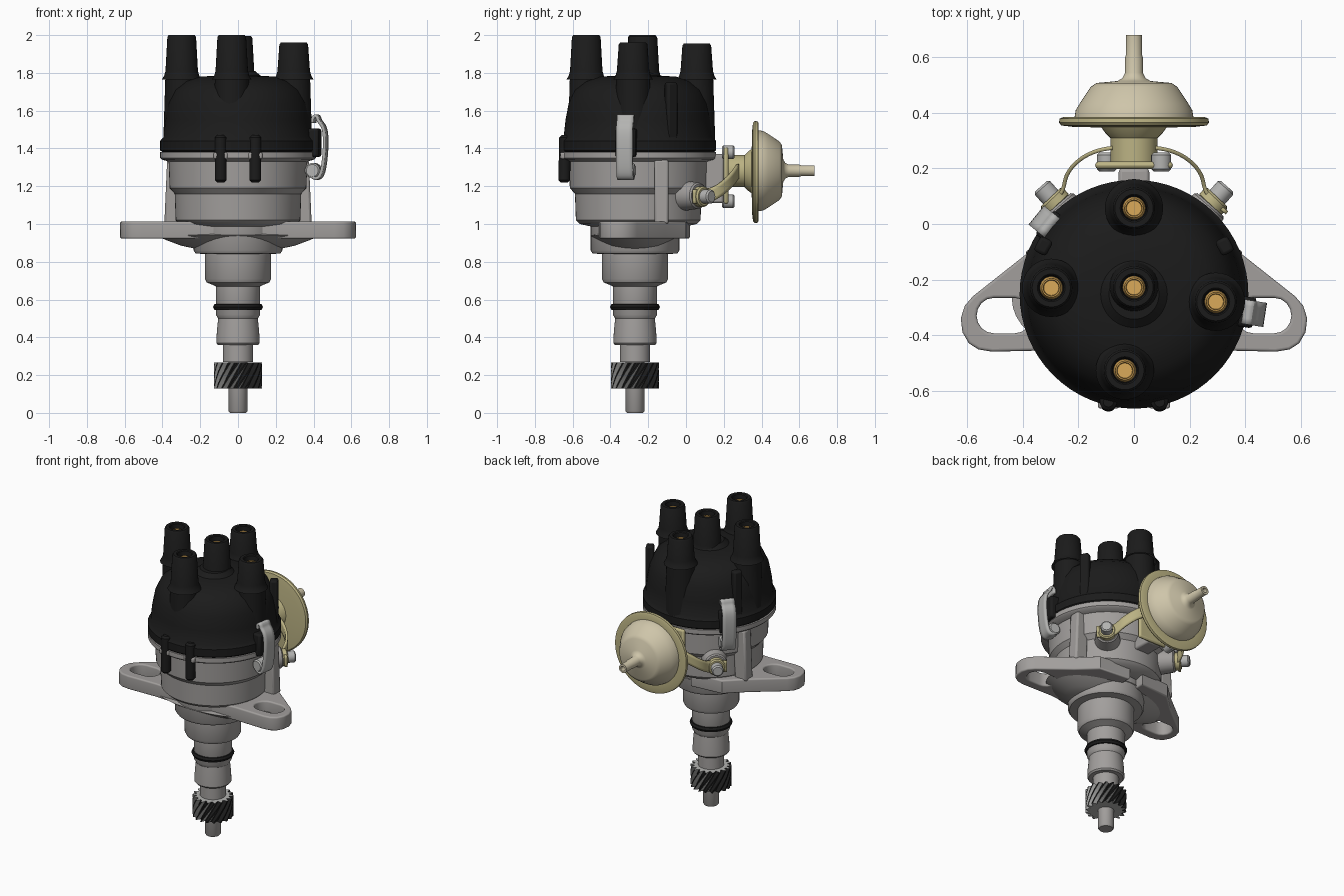
import bpy, bmesh, math
from mathutils import Vector, Matrix

if "Cube" in bpy.data.objects:
    bpy.data.objects.remove(bpy.data.objects["Cube"])


def material(name, r, g, b):
    m = bpy.data.materials.new(name)
    m.diffuse_color = (r, g, b, 1)
    m.use_nodes = True
    m.node_tree.nodes["Principled BSDF"].inputs["Base Color"].default_value = m.diffuse_color
    return m


BLACK = material("black plastic", 0.011, 0.011, 0.011)
GRAY = material("cast gray", 0.36, 0.345, 0.335)
STEEL = material("light steel", 0.45, 0.45, 0.44)
BEIGE = material("pale beige", 0.62, 0.56, 0.40)
OLIVE = material("yellow zinc", 0.50, 0.45, 0.23)
COPPER = material("copper", 0.70, 0.40, 0.10)


def finish(name, bm, *mats, angle=35):
    bmesh.ops.remove_doubles(bm, verts=bm.verts, dist=1e-5)
    me = bpy.data.meshes.new(name)
    bm.to_mesh(me)
    bm.free()
    ob = bpy.data.objects.new(name, me)
    bpy.context.collection.objects.link(ob)
    for m in mats:
        me.materials.append(m)
    bpy.ops.object.select_all(action='DESELECT')
    ob.select_set(True)
    bpy.context.view_layer.objects.active = ob
    bpy.ops.object.shade_smooth_by_angle(angle=math.radians(angle))
    return ob


def lathe(name, prof, loc, mat, axis=(0, 0, 1), seg=48, scale=(1, 1, 1)):
    """Spin (radius, height) pairs about an axis through loc."""
    bm = bmesh.new()
    vs = [bm.verts.new((r, 0, h)) for r, h in prof]
    es = [bm.edges.new(p) for p in zip(vs, vs[1:])]
    bmesh.ops.spin(bm, geom=vs + es, cent=(0, 0, 0), axis=(0, 0, 1), angle=2 * math.pi, steps=seg)
    bmesh.ops.remove_doubles(bm, verts=bm.verts, dist=1e-5)
    bmesh.ops.recalc_face_normals(bm, faces=bm.faces)
    rot = Vector(axis).to_track_quat('Z', 'Y').to_matrix().to_4x4()
    bm.transform(Matrix.Translation(loc) @ rot @ Matrix.Diagonal((*scale, 1)))
    return finish(name, bm, mat)


def rod(name, a, b, r, mat, r2=None, seg=24, c=0.008):
    a, b = Vector(a), Vector(b)
    r2, h = r2 or r, (b - a).length
    return lathe(name, [(0, 0), (r - c, 0), (r, c), (r2, h - c), (r2 - c, h), (0, h)], a, mat, b - a, seg)


def box(name, center, size, mat, rz=0, bevel=0.012):
    bm = bmesh.new()
    bmesh.ops.create_cube(bm, size=1)
    bm.transform(Matrix.Translation(center) @ Matrix.Rotation(rz, 4, 'Z') @ Matrix.Diagonal((*size, 1)))
    ob = finish(name, bm, mat)
    m = ob.modifiers.new("bevel", 'BEVEL')
    m.width, m.segments = bevel, 2
    return ob


def ribbon(name, pts, side, mat, thick=0.016):
    """Bent strip along pts, as wide as the side vector."""
    bm = bmesh.new()
    s = Vector(side) / 2
    rows = [(bm.verts.new(Vector(p) - s), bm.verts.new(Vector(p) + s)) for p in pts]
    for (a, b), (c, d) in zip(rows, rows[1:]):
        bm.faces.new((a, b, d, c))
    ob = finish(name, bm, mat, angle=60)
    sub = ob.modifiers.new("smooth", 'SUBSURF')
    sub.levels = sub.render_levels = 2
    sub.boundary_smooth = 'PRESERVE_CORNERS'
    sol = ob.modifiers.new("thickness", 'SOLIDIFY')
    sol.thickness, sol.offset = thick, 0
    return ob


def plate(name, loops, z, half, mat):
    """Flat plate from an outline and its holes."""
    cu = bpy.data.curves.new(name, 'CURVE')
    cu.dimensions, cu.fill_mode, cu.extrude, cu.bevel_depth = '2D', 'BOTH', half - 0.01, 0.01
    cu.offset = -0.01
    for pts in loops:
        sp = cu.splines.new('POLY')
        sp.points.add(len(pts) - 1)
        for p, (x, y) in zip(sp.points, pts):
            p.co = (x, y, 0, 1)
        sp.use_cyclic_u = True
    cu.materials.append(mat)
    ob = bpy.data.objects.new(name, cu)
    bpy.context.collection.objects.link(ob)
    ob.location.z = z
    bpy.ops.object.select_all(action='DESELECT')
    ob.select_set(True)
    bpy.context.view_layer.objects.active = ob
    bpy.ops.object.convert(target='MESH')
    bpy.ops.object.shade_smooth_by_angle(angle=math.radians(35))


SY, CY = -0.27, -0.253   # shaft and body axes

# Drive shaft, shank and neck
lathe("shaft_housing", [(0, 0), (0.043, 0), (0.05, 0.01), (0.05, 0.27), (0.08, 0.27), (0.08, 0.36),
      (0.107, 0.36), (0.115, 0.37), (0.112, 0.43), (0.105, 0.50), (0.117, 0.52), (0.117, 0.67), (0.14, 0.68),
      (0.165, 0.69), (0.175, 0.71), (0.175, 0.84), (0.225, 0.845), (0.235, 0.86), (0.235, 1.03), (0, 1.03)],
      (0, SY, 0), GRAY)
lathe("seal_ring", [(0.10, 0.543), (0.125, 0.545), (0.132, 0.56), (0.125, 0.575), (0.10, 0.577)], (0, SY, 0), BLACK)

# Helical gear: dark teeth with bright flanks and ends
bm = bmesh.new()
TEETH, LAYERS = 18, 7
rings = []
for k in range(LAYERS):
    t = k / (LAYERS - 1)
    ring = []
    for i in range(TEETH * 4):
        r = 0.127 if i % 4 in (1, 2) else 0.103
        a = (i + (0.2 if i % 2 else 0)) * math.tau / (TEETH * 4) + 0.75 * t
        ring.append(bm.verts.new((r * math.cos(a), SY + r * math.sin(a), 0.13 + 0.137 * t)))
    rings.append(ring)
for lo, hi in zip(rings, rings[1:]):
    for i in range(TEETH * 4):
        j = (i + 1) % (TEETH * 4)
        bm.faces.new((lo[i], lo[j], hi[j], hi[i])).material_index = 1 if i % 4 == 2 else 0
for f in (bm.faces.new(rings[0][::-1]), bm.faces.new(rings[-1])):
    f.material_index = 1
finish("drive_gear", bm, BLACK, STEEL, angle=30)

# Bowl-shaped housing
lathe("housing", [(0, 0.97), (0.22, 0.98), (0.31, 1.0), (0.33, 1.02), (0.335, 1.16), (0.362, 1.19), (0.367, 1.33),
      (0.405, 1.342), (0.412, 1.35), (0.412, 1.38), (0, 1.38)], (0, CY, 0), GRAY, seg=64)
lathe("ear_fillet", [(0, 0.86), (0.23, 0.87), (0.30, 0.885), (0.38, 0.915), (0.44, 0.94), (0, 0.99)],
      (0, SY, 0), GRAY, scale=(1, 0.54, 1))

# Mounting ears with slots, gusset ribs
outline = [(0.05, 0.02), (0.27, 0.0), (0.39, -0.11), (0.58, -0.26), (0.61, -0.295), (0.624, -0.34), (0.618, -0.39),
           (0.595, -0.43), (0.56, -0.452), (0.51, -0.46), (0.30, -0.455), (0.05, -0.47)]
slot = []
for cx, start in ((0.505, -90), (0.43, 90)):
    for i in range(9):
        a = math.radians(start + i * 22.5)
        slot.append((cx + 0.062 * math.cos(a), -0.33 + 0.064 * math.sin(a)))
for s, side in ((1, "right"), (-1, "left")):
    plate(side + "_ear", [[(s * x, y) for x, y in loop] for loop in (outline, slot)], 0.968, 0.046, GRAY)
    rib = box(side + "_gusset", (s * 0.33, -0.13, 1.17), (0.09, 0.075, 0.34), GRAY)
    for v in rib.data.vertices:
        if v.co.z < 1.1:
            v.co.x += s * 0.015

# Distributor cap
lathe("cap", [(0, 1.37), (0.40, 1.38), (0.412, 1.39), (0.412, 1.44), (0.395, 1.46), (0.385, 1.55), (0.368, 1.64),
      (0.335, 1.71), (0.28, 1.755), (0.20, 1.78), (0.12, 1.785), (0.09, 1.81), (0, 1.81)], (0, CY, 0), BLACK, seg=64)
towers = {"left": (-0.298, -0.23, 2.0), "right": (0.295, -0.28, 1.96), "front": (-0.033, -0.528, 2.0),
          "back": (0, 0.057, 1.955), "centre": (0, -0.228, 1.995)}
for n, (x, y, top) in towers.items():
    d = 0.075
    lathe(n + "_tower", [(0.105, 1.765), (0.093, 1.785), (0.086, 1.81), (0.076, top - 0.01), (0.069, top),
          (0.05, top), (0.045, top - 0.005), (0.042, top - d), (0, top - d)], (x, y, 0), BLACK, seg=32)
    lathe(n + "_terminal", [(0.041, top - d), (0.034, top - 0.03), (0.029, top - 0.03), (0.027, top - 0.06),
          (0, top - 0.06)], (x, y, 0), COPPER, seg=24)
    if n != "centre":
        rod(n + "_tower_column", (x, y, 1.42), (x * 0.99, CY + (y - CY) * 0.99, 1.785), 0.098, BLACK, 0.09, 32, 0.015)

# Cap ribs and locating tabs
for a in (28, 152):
    c, s = math.cos(math.radians(a)), math.sin(math.radians(a))
    box("cap_rib", (0.37 * c, CY + 0.37 * s, 1.57), (0.05, 0.06, 0.36), BLACK, math.radians(a))
for x in (-0.092, 0.092):
    rod("locating_tab", (x, -0.645, 1.22), (x, -0.64, 1.47), 0.031, BLACK, seg=20, c=0.012)
    box("tab_surround", (x, -0.635, 1.362), (0.075, 0.06, 0.034), GRAY, bevel=0.008)

# Spring clips with pivots and black catches
clip_profile = [(0.405, 1.535), (0.405, 1.57), (0.432, 1.575), (0.432, 1.545), (0.465, 1.52), (0.473, 1.44),
                (0.465, 1.33), (0.45, 1.25), (0.42, 1.235), (0.39, 1.26)]
for side, deg in (("right", -9), ("left", 141)):
    a = math.radians(deg)
    u, t = Vector((math.cos(a), math.sin(a), 0)), Vector((-math.sin(a), math.cos(a), 0))
    o = Vector((0, CY, 0))
    if side == "left":
        o -= u * 0.025
    up = Vector((0, 0, 1))
    ribbon(side + "_clip", [o + u * r + up * z for r, z in clip_profile], t * 0.088, STEEL)
    piv = o + u * 0.405 + up * 1.283
    rod(side + "_clip_pivot", piv - t * 0.045, piv + t * 0.045, 0.04, STEEL)
    box(side + "_clip_catch", o + u * 0.405 + up * 1.43, (0.07, 0.11, 0.15), BLACK, a)

# Vacuum advance canister
VZ = 1.275
lathe("vacuum_mount", [(0, 0.20), (0.085, 0.2), (0.085, 0.31), (0.105, 0.33), (0.12, 0.352), (0, 0.352)],
      (0, 0, VZ + 0.005), OLIVE, (0, 1, 0))
lathe("vacuum_rim", [(0, 0.345), (0.22, 0.35), (0.262, 0.355), (0.27, 0.365), (0.268, 0.38), (0.255, 0.385),
      (0.20, 0.383)], (0, 0, VZ), OLIVE, (0, 1, 0), 64)
lathe("vacuum_dome", [(0.215, 0.38), (0.21, 0.41), (0.195, 0.435), (0.155, 0.495), (0.135, 0.508), (0.06, 0.515),
      (0.042, 0.525), (0.032, 0.545), (0.032, 0.60), (0.029, 0.61), (0.029, 0.68), (0.016, 0.68), (0.016, 0.62), (0, 0.62)],
      (0, 0, VZ + 0.007), BEIGE, (0, 1, 0), 64)
box("vacuum_flange", (0, 0.212, 1.255), (0.28, 0.026, 0.30), OLIVE)
box("housing_boss", (0, 0.09, 1.24), (0.11, 0.22, 0.26), GRAY)
for x, z in ((0.098, 1.38), (-0.098, 1.12)):
    rod("flange_bolt", (x, 0.19, z), (x, 0.257, z), 0.036, STEEL, seg=20)

# Straps, bosses and bolts on both sides
for s, side in ((1, "right"), (-1, "left")):
    path = [(0.07, 0.275, 1.28), (0.13, 0.268, 1.27), (0.20, 0.235, 1.225), (0.25, 0.175, 1.175),
            (0.25, 0.125, 1.15), (0.285, 0.08, 1.145), (0.335, 0.04, 1.145)]
    ribbon(side + "_strap", [(s * x, y, z) for x, y, z in path], (0, 0, 0.075), OLIVE, 0.014)
    rod(side + "_boss", (s * 0.17, -0.05, 1.15), (s * 0.275, 0.07, 1.15), 0.085, GRAY, 0.07)
    rod(side + "_washer", (s * 0.27, 0.065, 1.145), (s * 0.30, 0.097, 1.145), 0.055, OLIVE)
    rod(side + "_bolt", (s * 0.29, 0.085, 1.145), (s * 0.335, 0.136, 1.145), 0.037, STEEL, seg=20)
